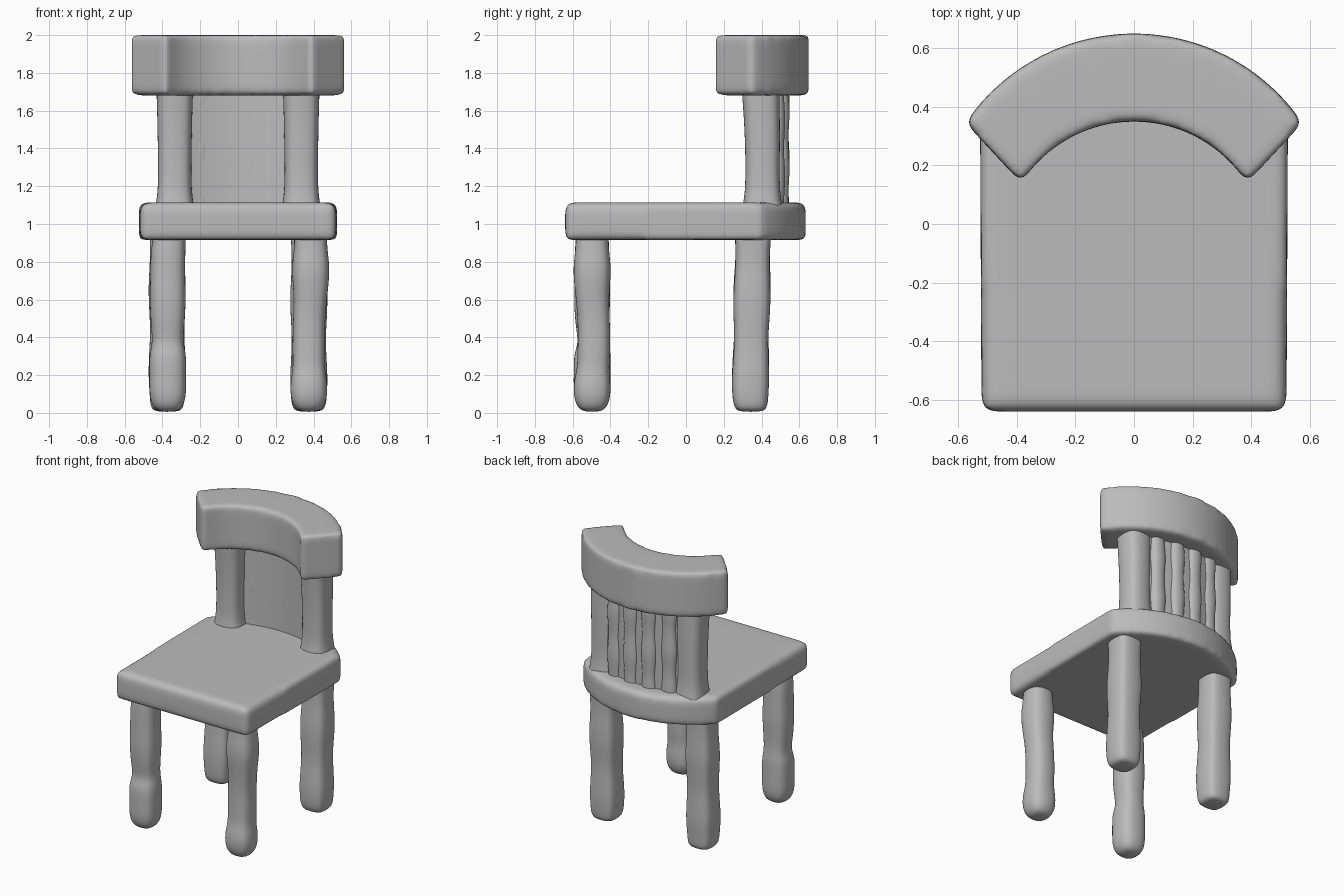
import bpy, bmesh, math
from mathutils import Vector

cube = bpy.data.objects.get("Cube")
if cube:
    bpy.data.objects.remove(cube, do_unlink=True)

clay = bpy.data.materials.new("clay grey")
clay.use_nodes = True
GREY = (0.5, 0.5, 0.5, 1)
clay.diffuse_color = GREY
clay.node_tree.nodes["Principled BSDF"].inputs["Base Color"].default_value = GREY


def make_object(name, bm):
    bmesh.ops.recalc_face_normals(bm, faces=bm.faces)
    for f in bm.faces:
        f.smooth = True
    mesh = bpy.data.meshes.new(name)
    bm.to_mesh(mesh)
    bm.free()
    mesh.materials.append(clay)
    ob = bpy.data.objects.new(name, mesh)
    bpy.context.collection.objects.link(ob)
    return ob


def arc(x_end, y_mid, y_end, steps=20):
    """Points from +x to -x on the circle through (0, y_mid) and (x_end, y_end)."""
    sag = y_mid - y_end
    r = (x_end ** 2 + sag ** 2) / (2 * sag)
    a = math.asin(x_end / r)
    angles = [a - 2 * a * i / steps for i in range(steps + 1)]
    return [(r * math.sin(t), y_mid - r + r * math.cos(t)) for t in angles]


def soft_slab(name, outline, z0, z1, rounding, voxel=0.018):
    """Extruded outline, melted into a soft, hand-moulded block."""
    bm = bmesh.new()
    face = bm.faces.new([bm.verts.new((x, y, z0)) for x, y in outline])
    top = bmesh.ops.extrude_face_region(bm, geom=[face])["geom"]
    bmesh.ops.translate(bm, vec=(0, 0, z1 - z0),
                        verts=[g for g in top if isinstance(g, bmesh.types.BMVert)])
    ob = make_object(name, bm)
    remesh = ob.modifiers.new("melt", 'REMESH')
    remesh.mode = 'VOXEL'
    remesh.voxel_size = voxel
    remesh.use_smooth_shade = True
    smooth = ob.modifiers.new("soften", 'SMOOTH')
    smooth.factor = 0.5
    smooth.iterations = rounding
    return ob


def lumpy_post(name, x, y, rings, aspect=1.0, power=0.75, sides=12):
    """Squarish column through (height, radius, x shift, y shift) rings."""
    bm = bmesh.new()
    loops = []
    for z, r, dx, dy in rings:
        loop = []
        for i in range(sides):
            a = math.tau * i / sides
            c, s = math.cos(a), math.sin(a)
            px = math.copysign(abs(c) ** power, c) * r
            py = math.copysign(abs(s) ** power, s) * r * aspect
            loop.append(bm.verts.new((x + dx + px, y + dy + py, z)))
        loops.append(loop)
    for low, high in zip(loops, loops[1:]):
        for i in range(sides):
            j = (i + 1) % sides
            bm.faces.new((low[i], low[j], high[j], high[i]))
    bm.faces.new(loops[0])
    bm.faces.new(loops[-1])
    ob = make_object(name, bm)
    sub = ob.modifiers.new("smooth", 'SUBSURF')
    sub.levels = sub.render_levels = 2
    return ob


# Seat: square front, bowed back edge
seat_outline = [(-0.52, -0.64), (0.52, -0.64)] + arc(0.525, 0.635, 0.4)
soft_slab("seat", seat_outline, 0.915, 1.115, 22)

# Curved top rail of the backrest
rail_outline = arc(0.575, 0.65, 0.345) + arc(0.385, 0.35, 0.14)[::-1]
soft_slab("top_rail", rail_outline, 1.68, 2.0, 14)

# Thin curved back panel between the posts
panel_outline = arc(0.33, 0.525, 0.46) + arc(0.33, 0.46, 0.39)[::-1]
soft_slab("back_panel", panel_outline, 1.05, 1.75, 3, 0.014)

# Upright slats bulging from the rear of the panel
for i, x in enumerate((-0.21, -0.07, 0.07, 0.21)):
    rings = [(1.02 + 0.09 * k, 0.056 + 0.007 * math.sin(1.9 * k + i), 0, 0)
             for k in range(9)]
    lumpy_post(f"back_slat_{i + 1}", x, 0.505 - 0.6 * x * x, rings, 0.8, 0.9)

# Front legs: swollen near the top, narrow neck above a rounded foot
foot = [(0.005, 0.045, 0, 0), (0.03, 0.082, 0, 0), (0.09, 0.102, 0, 0)]
front_left = foot + [(0.17, 0.1, 0, 0), (0.24, 0.086, 0, 0.005), (0.32, 0.09, 0, 0.01),
                     (0.48, 0.087, 0, 0.01), (0.62, 0.09, 0.01, 0), (0.75, 0.106, 0.01, 0),
                     (0.85, 0.093, 0.01, 0), (0.92, 0.088, 0.01, 0), (1.02, 0.09, 0, 0)]
front_right = foot + [(0.2, 0.1, 0, 0), (0.31, 0.102, 0, 0), (0.37, 0.083, 0, 0.01),
                      (0.46, 0.091, 0, 0), (0.6, 0.1, 0, 0), (0.72, 0.094, 0, 0),
                      (0.84, 0.096, 0, 0), (0.94, 0.088, 0.01, 0), (1.02, 0.09, 0, 0)]
lumpy_post("front_left_leg", 0.375, -0.497, front_left)
lumpy_post("front_right_leg", -0.372, -0.497, front_right)

# Back legs: squarer, with gentle ripples
for side, x in (("left", 0.375), ("right", -0.375)):
    rings = [(0.005, 0.06, 0, 0), (0.025, 0.09, 0, 0)]
    rings += [(0.09 + 0.115 * k, 0.097 + 0.006 * math.sin(1.7 * k + x),
               0, 0.002 * k - 0.003) for k in range(9)]
    lumpy_post(f"back_{side}_leg", x, 0.343, rings, power=0.6)

# Back posts rising from the seat to the rail
for side, s in (("left", 1), ("right", -1)):
    rings = [(1.0, 0.115, 0, 0), (1.1, 0.105, 0, 0), (1.17, 0.092, 0, 0),
             (1.3, 0.09, 0, 0), (1.45, 0.093, 0, 0), (1.6, 0.096, 0, -0.005),
             (1.7, 0.1, 0, -0.01), (1.8, 0.1, 0, -0.01)]
    lumpy_post(f"back_{side}_post", 0.335 * s, 0.405, rings, 1.03, 0.7)
